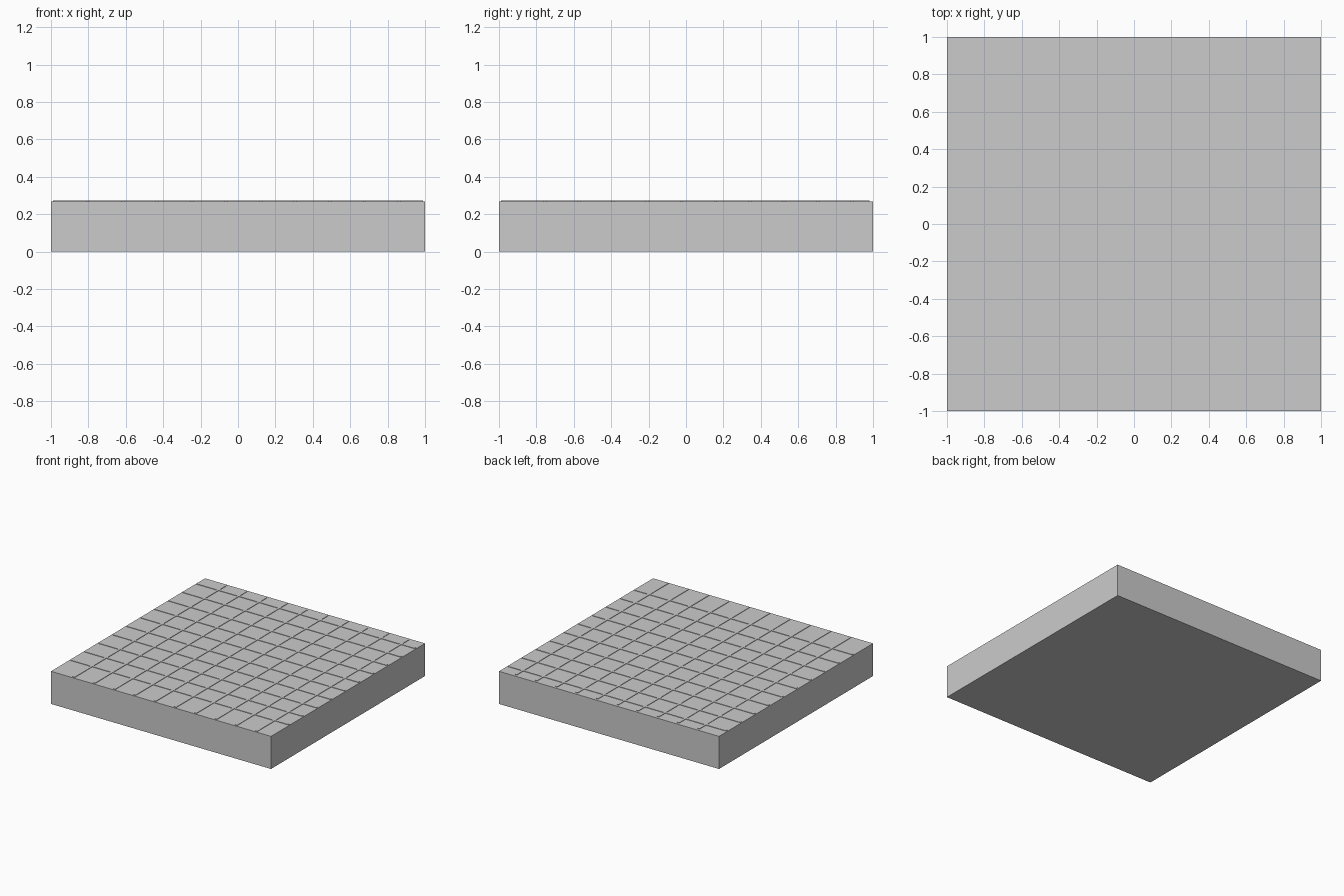
import bpy

if "Cube" in bpy.data.objects:
    bpy.data.objects.remove(bpy.data.objects["Cube"])


def box(name, x0, x1, y0, y1, z0, z1):
    bpy.ops.mesh.primitive_cube_add(
        size=1, location=((x0 + x1) / 2, (y0 + y1) / 2, (z0 + z1) / 2))
    ob = bpy.context.object
    ob.name = name
    ob.scale = (x1 - x0, y1 - y0, z1 - z0)
    bpy.ops.object.transform_apply(location=False, rotation=False, scale=True)
    return ob


SLAB_TOP = 0.268
STRIP_TOP = 0.272
HALF = 0.009      # half strip width

# Solid square slab
box("slab", -1, 1, -1, 1, 0, SLAB_TOP)

# Thin strips on the top face, ten each way, forming the tile grid
for i in range(10):
    x = -0.80 + i * 0.1845
    box(f"lengthwise_strip_{i + 1}", x - HALF, x + HALF, -0.99, 0.98,
        SLAB_TOP - 0.004, STRIP_TOP)
    y = -0.753 + i * 0.1822
    box(f"crosswise_strip_{i + 1}", -0.99, 0.99, y - HALF, y + HALF,
        SLAB_TOP - 0.004, STRIP_TOP)
